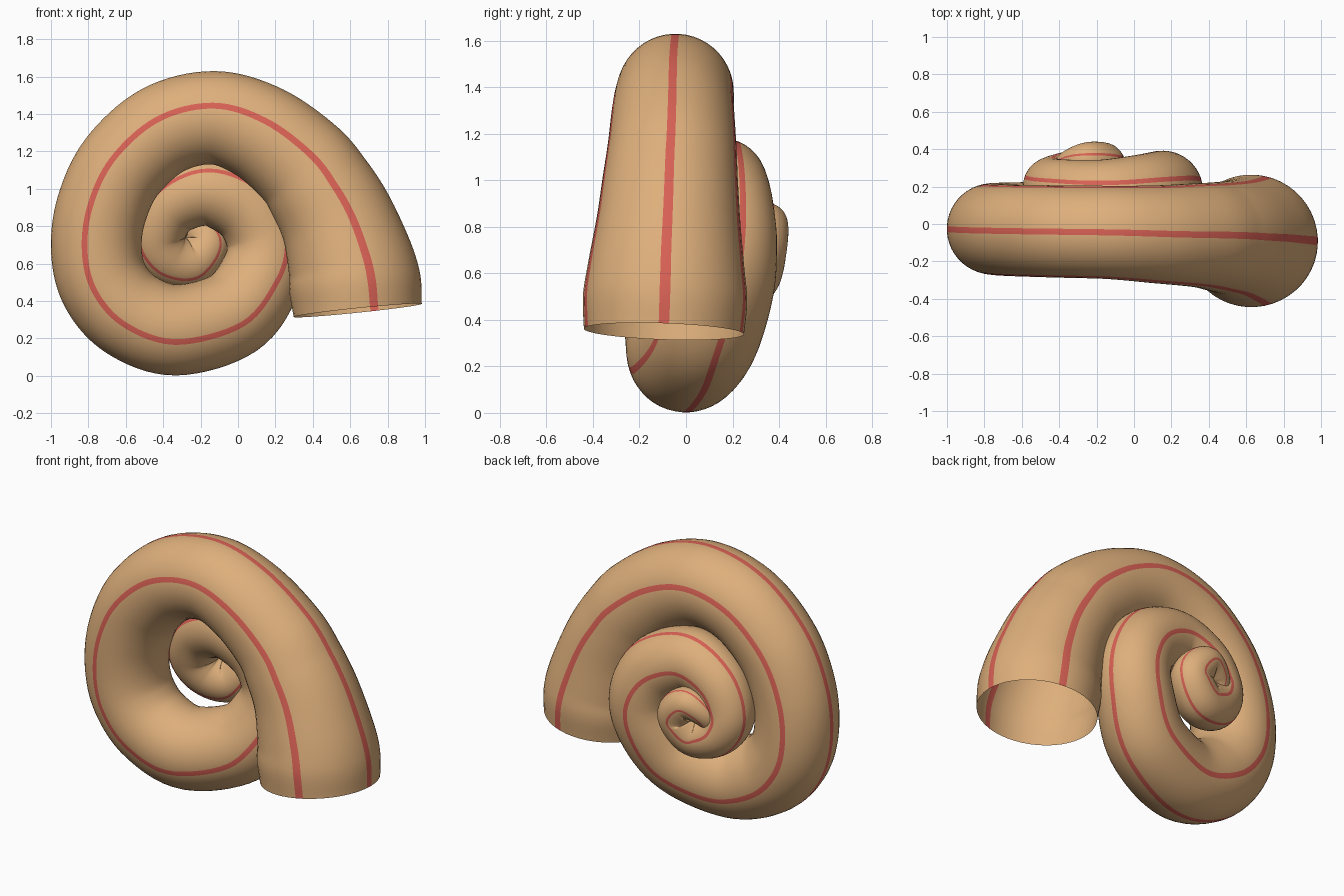
import bpy, bmesh, math
from mathutils import Vector

if "Cube" in bpy.data.objects:
    bpy.data.objects.remove(bpy.data.objects["Cube"])

SEGS, STEPS = 48, 8

# Spiral path from the mouth to the apex: x, y, z, tube radius
PATH = [
    (.64, -.095, .35, .345), (.625, -.09, .49, .354), (.60, -.085, .62, .338),
    (.535, -.075, .82, .31), (.45, -.068, .98, .293), (.34, -.06, 1.13, .278),
    (.12, -.055, 1.30, .262), (-.13, -.045, 1.38, .25), (-.40, -.04, 1.315, .247),
    (-.62, -.035, 1.12, .245), (-.73, -.03, .89, .244), (-.757, -.025, .67, .243),
    (-.71, -.022, .48, .243), (-.57, -.018, .325, .243), (-.33, 0, .245, .243),
    (-.03, .08, .33, .235), (.12, .155, .53, .222), (.15, .18, .72, .212),
    (.05, .17, .90, .203), (-.16, .155, .99, .19), (-.36, .175, .91, .17),
    (-.44, .20, .75, .155), (-.38, .235, .63, .145), (-.25, .275, .60, .135),
    (-.165, .315, .71, .12), (-.25, .34, .81, .098), (-.35, .32, .76, .072),
    (-.37, .295, .69, .05), (-.31, .29, .665, .02),
]


def material(name, rgb):
    m = bpy.data.materials.new(name)
    m.diffuse_color = (*rgb, 1)
    m.use_nodes = True
    m.node_tree.nodes["Principled BSDF"].inputs["Base Color"].default_value = m.diffuse_color
    return m


def spline(points, steps):
    """Catmull-Rom samples through 4D points (position + radius)."""
    p = [Vector(q) for q in points]
    p = [2 * p[0] - p[1]] + p + [2 * p[-1] - p[-2]]
    out = []
    for k in range(1, len(p) - 2):
        a, b, c, d = p[k - 1:k + 3]
        for s in range(steps):
            t = s / steps
            out.append(.5 * (2 * b + (c - a) * t + (2 * a - 5 * b + 4 * c - d) * t * t
                             + (3 * b - a - 3 * c + d) * t ** 3))
    return out + [p[-2]]


samples = spline(PATH, STEPS)
centres = [s.to_3d() for s in samples]
bm = bmesh.new()
rings = []

# Rings of the shell tube, turned a little towards the back on the inner whorls
for k, c in enumerate(centres):
    tangent = (centres[min(k + 1, len(centres) - 1)] - centres[max(k - 1, 0)]).normalized()
    outward = Vector((0, 1, 0)).cross(tangent).normalized()
    side = tangent.cross(outward)
    f = min(max((k / STEPS - 14) / 4, 0), 1)
    twist = math.radians(20) * f * f * (3 - 2 * f)
    ring = []
    for i in range(SEGS):
        a = (i - .5) * 2 * math.pi / SEGS + twist
        ring.append(bm.verts.new(c + samples[k][3] * (math.cos(a) * outward + math.sin(a) * side)))
    rings.append(ring)

# Skin with three one-face-wide stripes: outer, front and back
for r0, r1 in zip(rings, rings[1:]):
    for i in range(SEGS):
        j = (i + 1) % SEGS
        face = bm.faces.new((r0[i], r0[j], r1[j], r1[i]))
        face.material_index = 1 if i in (0, 10, SEGS - 10) else 0
        face.smooth = True

# Closed apex, open mouth
bm.faces.new(rings[-1]).smooth = True
bmesh.ops.recalc_face_normals(bm, faces=bm.faces)

mesh = bpy.data.meshes.new("snail_shell")
bm.to_mesh(mesh)
bm.free()
mesh.materials.append(material("shell_tan", (.73, .43, .20)))
mesh.materials.append(material("stripe_red", (.69, .12, .09)))
shell = bpy.data.objects.new("snail_shell", mesh)
bpy.context.collection.objects.link(shell)
